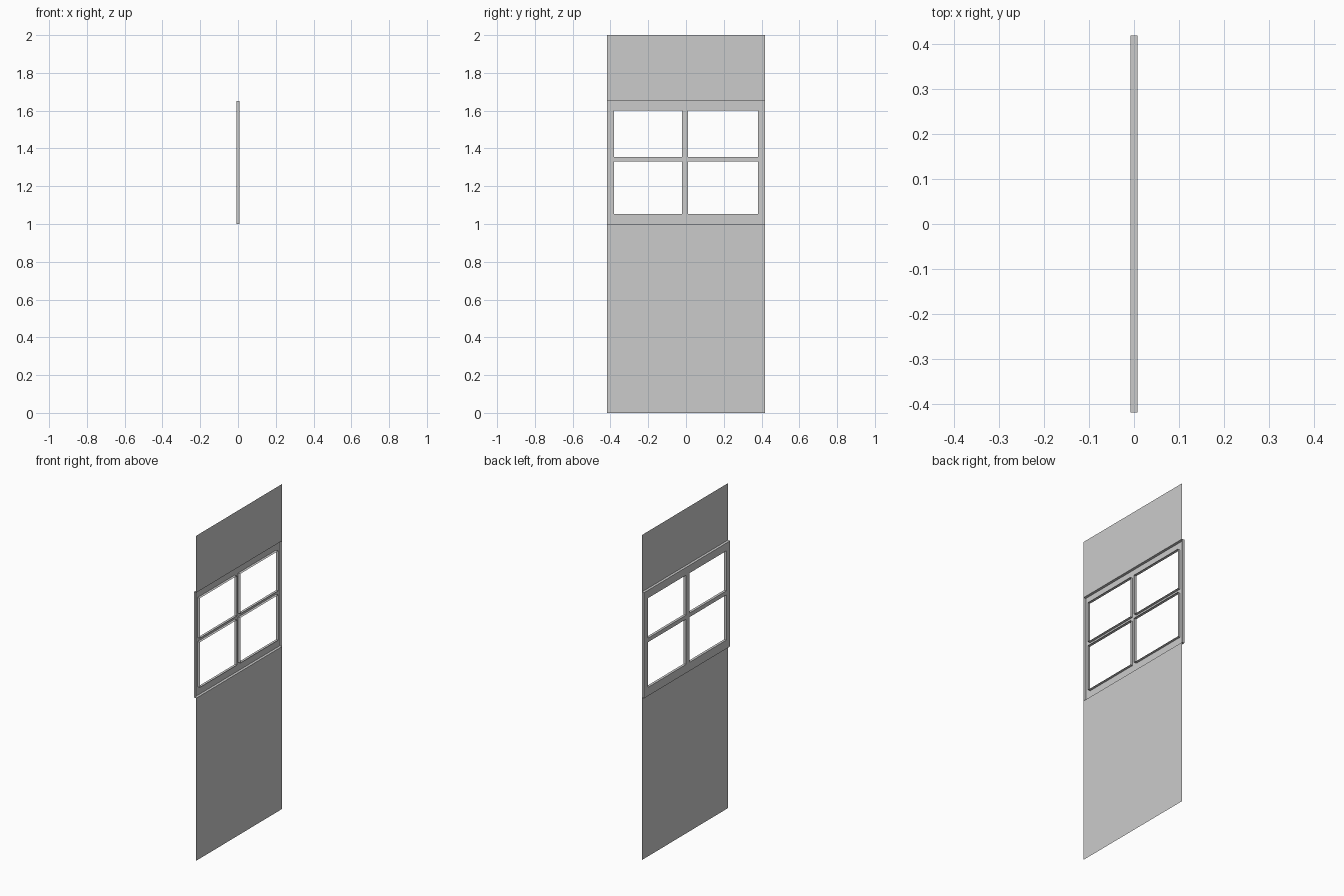
import bpy, bmesh

if "Cube" in bpy.data.objects:
    bpy.data.objects.remove(bpy.data.objects["Cube"])

D = 0.008          # half depth of the window frame
W = 0.418          # half width


def finish(bm, name):
    me = bpy.data.meshes.new(name)
    bm.to_mesh(me)
    bm.free()
    ob = bpy.data.objects.new(name, me)
    bpy.context.collection.objects.link(ob)
    return ob


# Flat wall panels, flush with the +x rim of the frame
def panel(name, z0, z1):
    bm = bmesh.new()
    bm.faces.new([bm.verts.new((D, y, z)) for y, z in
                  ((-W, z0), (W, z0), (W, z1), (-W, z1))])
    finish(bm, name)


panel("lower_panel", 0.0, 1.0)
panel("upper_panel", 1.65, 2.0)

# Window frame: face lattice at -x, with four pane openings
ys = [-W, -0.381, -0.021, 0.011, 0.381, W]
zs = [1.0, 1.053, 1.331, 1.356, 1.602, 1.65]
bm = bmesh.new()
grid = [[bm.verts.new((-D, y, z)) for z in zs] for y in ys]
for i in range(5):
    for j in range(5):
        if i in (1, 3) and j in (1, 3):
            continue
        bm.faces.new((grid[i][j], grid[i][j + 1],
                      grid[i + 1][j + 1], grid[i + 1][j]))

# Rim and opening walls: every border edge runs back to +x, back left open
border = [e for e in bm.edges if e.is_boundary]
ext = bmesh.ops.extrude_edge_only(bm, edges=border)
for v in ext["geom"]:
    if isinstance(v, bmesh.types.BMVert):
        v.co.x = D

# Merge coplanar lattice cells
bmesh.ops.recalc_face_normals(bm, faces=bm.faces)
finish(bm, "window_frame")
